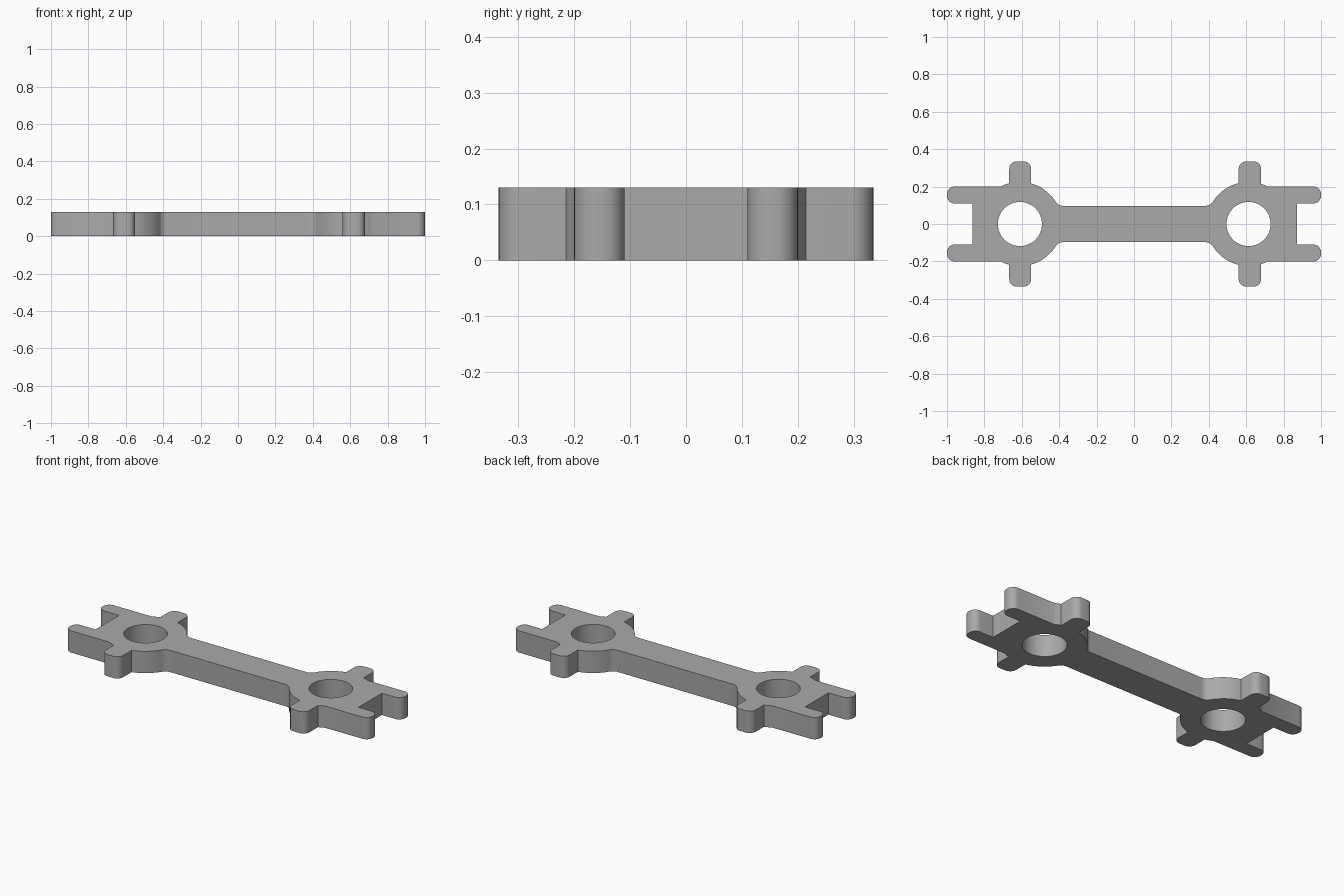
import bpy, bmesh, math
from mathutils import Vector

THICK, RING_R, HOLE_R, BEAM, FILLET = 0.13, 0.225, 0.118, 0.097, 0.05

cube = bpy.data.objects.get("Cube")
if cube:
    bpy.data.objects.remove(cube, do_unlink=True)


def arc(center, r, a0, a1, n=8):
    """Points on a circular arc, ends included."""
    return [(center[0] + r * math.cos(a0 + (a1 - a0) * i / n),
             center[1] + r * math.sin(a0 + (a1 - a0) * i / n)) for i in range(n + 1)]


def on_ring(u):
    return math.acos(u / RING_R)


def quarter(slot, end, lug_in, lug_out):
    """Half of one end, from the beam to the slot; u points at the beam, ring centre at 0."""
    cy = BEAM + FILLET
    cx = math.sqrt((RING_R + FILLET) ** 2 - cy ** 2)
    ang = math.atan2(cy, cx)
    tip, r, side = 0.335, 0.04, 0.2
    half = math.pi / 2
    # Beam fillet and ring
    pts = arc((cx, cy), FILLET, -half, ang - math.pi)
    pts += arc((0, 0), RING_R, ang, on_ring(lug_in), 12)[1:]
    # Rounded side lug
    pts += arc((lug_in - r, tip - r), r, 0, half)
    pts += arc((lug_out + r, tip - r), r, half, math.pi)
    # Ring into the prong
    pts += arc((0, 0), RING_R, on_ring(lug_out), math.pi - math.asin(side / RING_R), 4)
    # Rounded prong, then slot corner
    pts += arc((end + r, side - r), r, half, math.pi)
    pts += arc((end + r, 0.11 + r), r, math.pi, 1.5 * math.pi)
    pts.append((slot, 0.11))
    return pts


def add_loop(bm, pts):
    verts = [bm.verts.new((x, y, 0)) for x, y in pts]
    return [bm.edges.new((v, verts[(i + 1) % len(verts)])) for i, v in enumerate(verts)]


# Outline of both ends joined by the beam
left_c, right_c = -0.61, 0.6125
left = [(left_c + u, v) for u, v in quarter(-0.253, -0.39, 0.06, -0.057)]
right = [(right_c - u, v) for u, v in quarter(-0.26, -0.3875, 0.0525, -0.0665)]
upper = right[::-1] + left
outline = upper + [(x, -y) for x, y in reversed(upper)]

# Flat plate with two round holes
bm = bmesh.new()
edges = add_loop(bm, outline)
for c in (left_c, right_c):
    edges += add_loop(bm, arc((c, 0), HOLE_R, 0, 2 * math.pi, 64)[:-1])
bmesh.ops.triangle_fill(bm, use_beauty=True, use_dissolve=False, edges=edges)

# Thickness
ext = bmesh.ops.extrude_face_region(bm, geom=bm.faces[:], use_keep_orig=True)
bmesh.ops.translate(bm, vec=Vector((0, 0, THICK)),
                    verts=[g for g in ext["geom"] if isinstance(g, bmesh.types.BMVert)])
bmesh.ops.recalc_face_normals(bm, faces=bm.faces[:])
mesh = bpy.data.meshes.new("link_plate")
bm.to_mesh(mesh)
bm.free()

plate = bpy.data.objects.new("link_plate", mesh)
bpy.context.collection.objects.link(plate)

# Plain grey
grey = bpy.data.materials.new("plain grey")
grey.use_nodes = True
color = (0.4, 0.4, 0.4, 1)
grey.diffuse_color = color
grey.node_tree.nodes["Principled BSDF"].inputs["Base Color"].default_value = color
mesh.materials.append(grey)

bpy.ops.object.select_all(action="DESELECT")
plate.select_set(True)
bpy.context.view_layer.objects.active = plate
bpy.ops.object.shade_smooth_by_angle(angle=math.radians(30))
